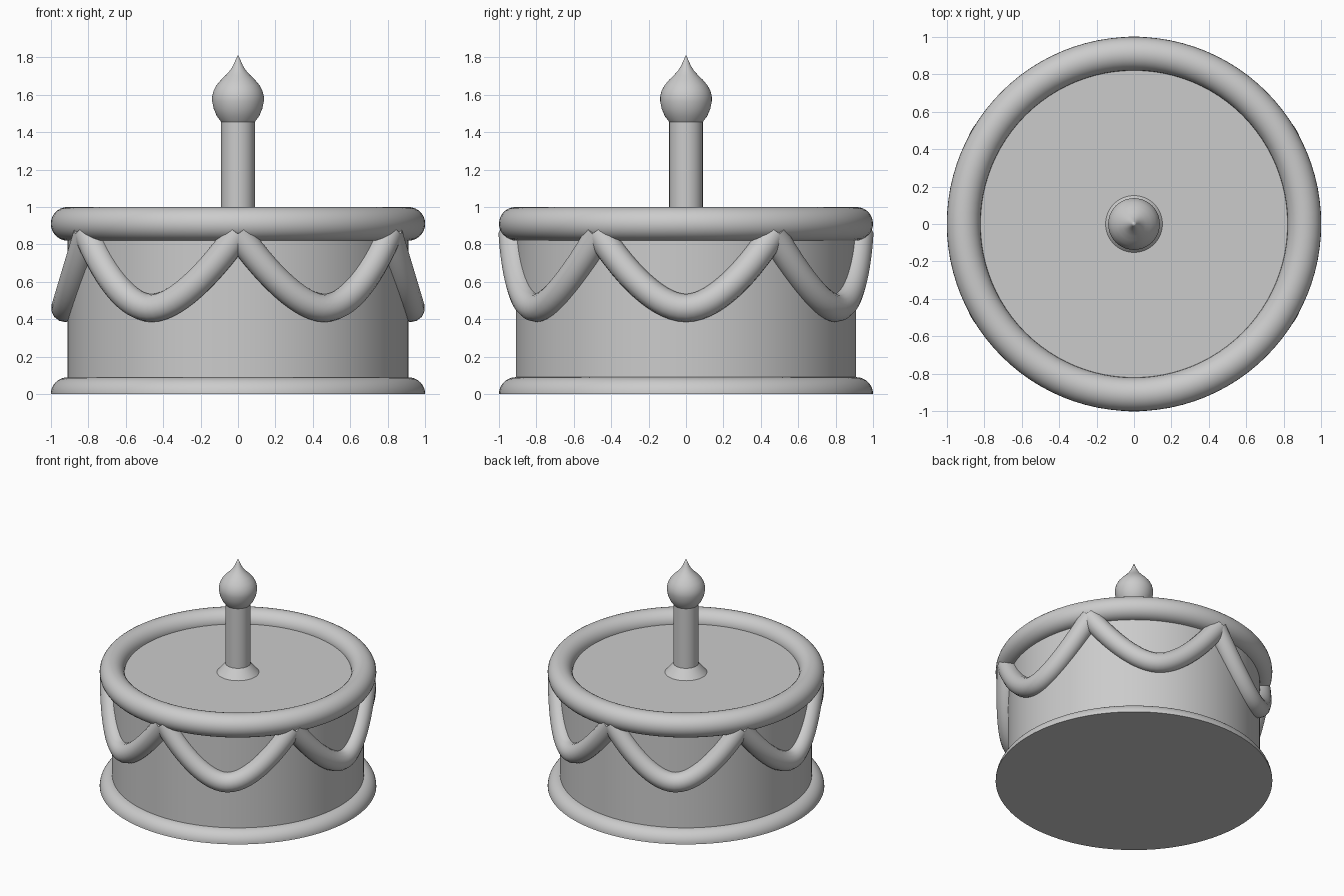
import bpy, math
from mathutils import Matrix, Vector

cube = bpy.data.objects.get("Cube")
if cube:
    bpy.data.objects.remove(cube)

grey = bpy.data.materials.new("plain_grey")
grey.use_nodes = True
COLOUR = (0.6, 0.6, 0.6, 1)
grey.diffuse_color = COLOUR
grey.node_tree.nodes["Principled BSDF"].inputs["Base Color"].default_value = COLOUR


def finish(obj, angle=40):
    """Assign the material and smooth all but the sharp edges."""
    obj.data.materials.clear()
    obj.data.materials.append(grey)
    bpy.ops.object.select_all(action="DESELECT")
    obj.select_set(True)
    bpy.context.view_layer.objects.active = obj
    bpy.ops.object.shade_smooth_by_angle(angle=math.radians(angle))


def lathe(name, profile, steps=96):
    """Revolve (radius, z) points, listed from bottom to top, around z."""
    verts, faces, rings = [], [], []
    for r, z in profile:
        count = steps if r > 1e-5 else 1
        rings.append(range(len(verts), len(verts) + count))
        for i in range(count):
            a = math.tau * i / steps
            verts.append((r * math.cos(a), r * math.sin(a), z))
    for low, high in zip(rings, rings[1:]):
        for i in range(steps):
            j = (i + 1) % steps
            quad = [low[i % len(low)], low[j % len(low)],
                    high[j % len(high)], high[i % len(high)]]
            faces.append(list(dict.fromkeys(quad)))
    mesh = bpy.data.meshes.new(name)
    mesh.from_pydata(verts, [], faces)
    obj = bpy.data.objects.new(name, mesh)
    bpy.context.collection.objects.link(obj)
    finish(obj)
    return obj


def arc(centre_r, centre_z, radius, start, end, steps):
    angles = [math.radians(start + (end - start) * i / steps) for i in range(steps + 1)]
    return [(centre_r + radius * math.cos(a), centre_z + radius * math.sin(a)) for a in angles]


RING_R, ROLL = 0.91, 0.09

# Half-round border resting on the ground, with a flat underside
lathe("base_border", [(0, 0)] + arc(RING_R, 0, ROLL, 0, 90, 10) + [(0, ROLL)])

# Cake wall and flat top
lathe("cake_body", [(0, 0.02), (RING_R, 0.02), (RING_R, RING_R), (0, RING_R)])

# Round icing border on the top edge
bpy.ops.mesh.primitive_torus_add(location=(0, 0, RING_R), major_radius=RING_R, minor_radius=ROLL,
                                 major_segments=96, minor_segments=28)
border = bpy.context.object
border.name = "top_border"
finish(border)

# Candle with a flared foot
lathe("candle", [(0, 0.9), (0.152, 0.9), (0.152, 0.91), (0.09, 0.98), (0.09, 1.465), (0, 1.465)], 48)

# Onion-shaped flame
lathe("flame", [(0, 1.455), (0.09, 1.455), (0.113, 1.485), (0.13, 1.525), (0.138, 1.565),
                (0.138, 1.59), (0.131, 1.62), (0.115, 1.65), (0.09, 1.68), (0.064, 1.705),
                (0.042, 1.73), (0.026, 1.755), (0.013, 1.785), (0, 1.813)], 48)

# Six leaning swags of piped icing hung beneath the top border
curve = bpy.data.curves.new("icing_swags", "CURVE")
curve.dimensions = "3D"
curve.bevel_depth = 0.075
curve.bevel_resolution = 5
curve.use_fill_caps = True
curve.resolution_u = 14


def on_plane(y, z):
    """Point on the leaning plane that holds one swag."""
    return Vector((0.923 - 0.3 * (z - 0.46), y, z))


for k in range(6):
    turn = Matrix.Rotation(math.radians(60 * k), 3, "Z")
    spline = curve.splines.new("BEZIER")
    spline.bezier_points.add(2)
    for point, side in zip(spline.bezier_points, (-1, 0, 1)):
        point.handle_left_type = point.handle_right_type = "FREE"
        if side:
            point.co = turn @ on_plane(0.465 * side, 0.86)
            inner = turn @ on_plane(0.33 * side, 0.65)
            outer = point.co * 2 - inner
            point.handle_left, point.handle_right = (outer, inner) if side < 0 else (inner, outer)
        else:
            point.co = turn @ on_plane(0, 0.46)
            point.handle_left = turn @ on_plane(-0.15, 0.46)
            point.handle_right = turn @ on_plane(0.15, 0.46)

swags = bpy.data.objects.new("icing_swags", curve)
bpy.context.collection.objects.link(swags)
bpy.ops.object.select_all(action="DESELECT")
swags.select_set(True)
bpy.context.view_layer.objects.active = swags
bpy.ops.object.convert(target="MESH")
finish(bpy.context.object, 50)
